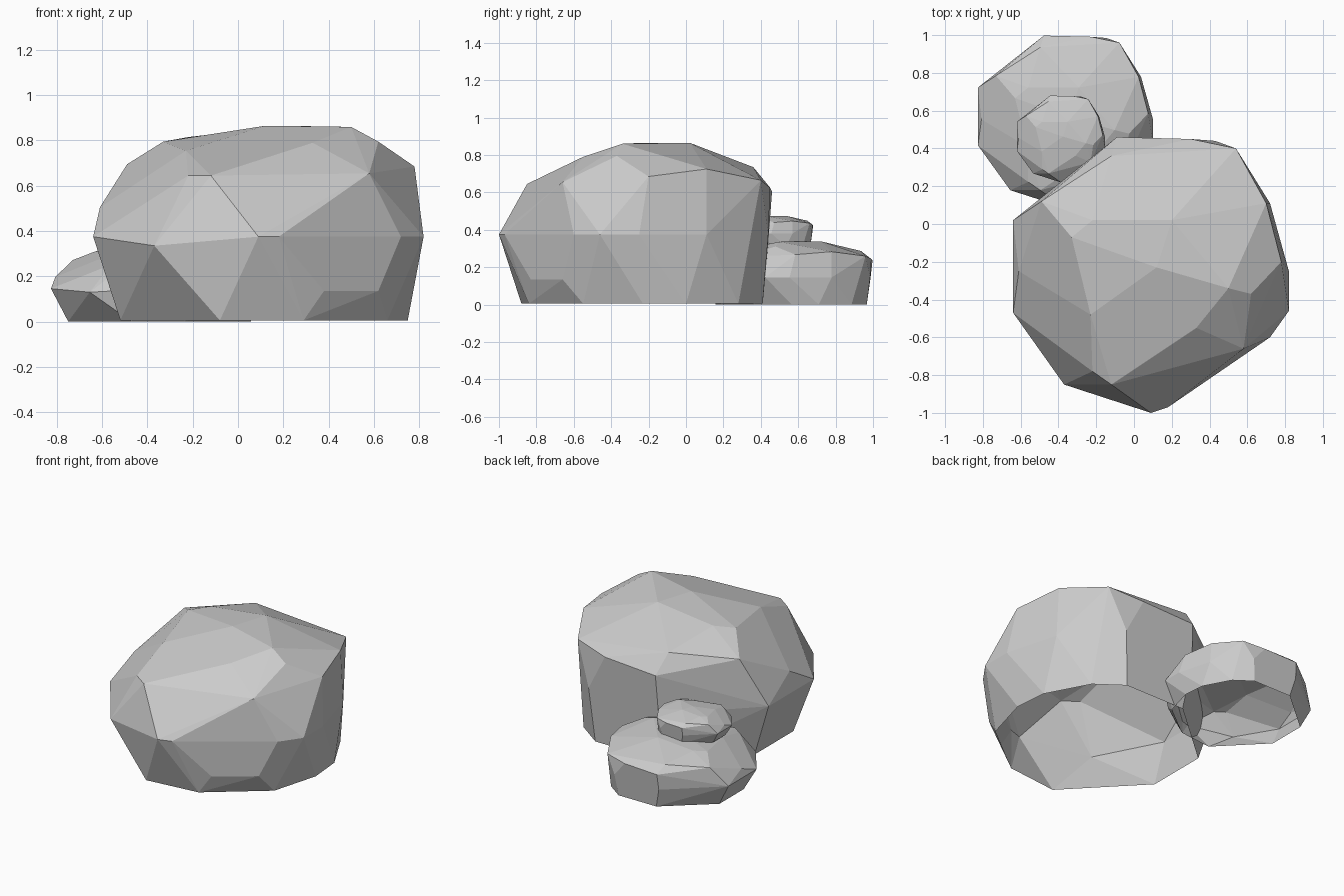
import bpy, bmesh

if "Cube" in bpy.data.objects:
    bpy.data.objects.remove(bpy.data.objects["Cube"])

# Corner points of one faceted boulder, listed by height band
BASE = [(-.52, -.42), (-.08, -.88), (.29, -.84), (.66, -.55), (.75, -.23),
        (.73, .0), (.58, .28), (.40, .41), (-.05, .41), (-.52, .0)]
CORNERS = [
    # low chamfer and belt
    (.38, -.83, .13), (.62, -.66, .13), (.09, -1, .37), (.18, -.97, .37),
    (-.37, -.85, .33), (-.64, -.47, .37), (-.64, .02, .37), (.72, -.60, .37),
    (.82, -.46, .37), (.82, -.25, .37), (.72, .11, .37), (-.10, .44, .33),
    (.43, .44, .37),
    # shoulder
    (-.61, -.25, .50), (-.09, .46, .60), (.30, .45, .62), (.54, .40, .66),
    (-.22, -.78, .64), (-.12, -.85, .64), (.58, -.66, .65), (.78, -.20, .68),
    (-.49, .12, .69), (.70, .11, .72), (-.12, .36, .73),
    # crown
    (-.23, -.48, .75), (.33, -.55, .785), (.62, -.37, .79), (-.33, -.07, .79),
    (.50, -.34, .855), (.12, -.23, .86), (.20, .02, .86), (-.22, .02, .81),
]


def boulder(name, loc, scale):
    bm = bmesh.new()
    for p in [(x, y, 0.0) for x, y in BASE] + CORNERS:
        bm.verts.new(p)
    res = bmesh.ops.convex_hull(bm, input=bm.verts[:])
    loose = [v for v in bm.verts if not v.link_faces]
    bmesh.ops.delete(bm, geom=loose, context='VERTS')
    # underside is open
    under = [f for f in bm.faces if all(v.co.z < .005 for v in f.verts)]
    bmesh.ops.delete(bm, geom=under, context='FACES')
    bmesh.ops.dissolve_limit(bm, angle_limit=.09, verts=bm.verts[:], edges=bm.edges[:])
    bmesh.ops.recalc_face_normals(bm, faces=bm.faces[:])
    me = bpy.data.meshes.new(name)
    bm.to_mesh(me)
    bm.free()
    ob = bpy.data.objects.new(name, me)
    ob.location, ob.scale = loc, scale
    bpy.context.collection.objects.link(ob)
    return ob


# Large rock, low rock behind it, and small rock resting on top of the low one
boulder("large_rock", (0, 0, .005), (1, 1, 1))
boulder("low_rock", (-.42, .71, 0), (.635, .625, .393))
boulder("small_rock", (-.415, .535, .31), (.32, .315, .19))
